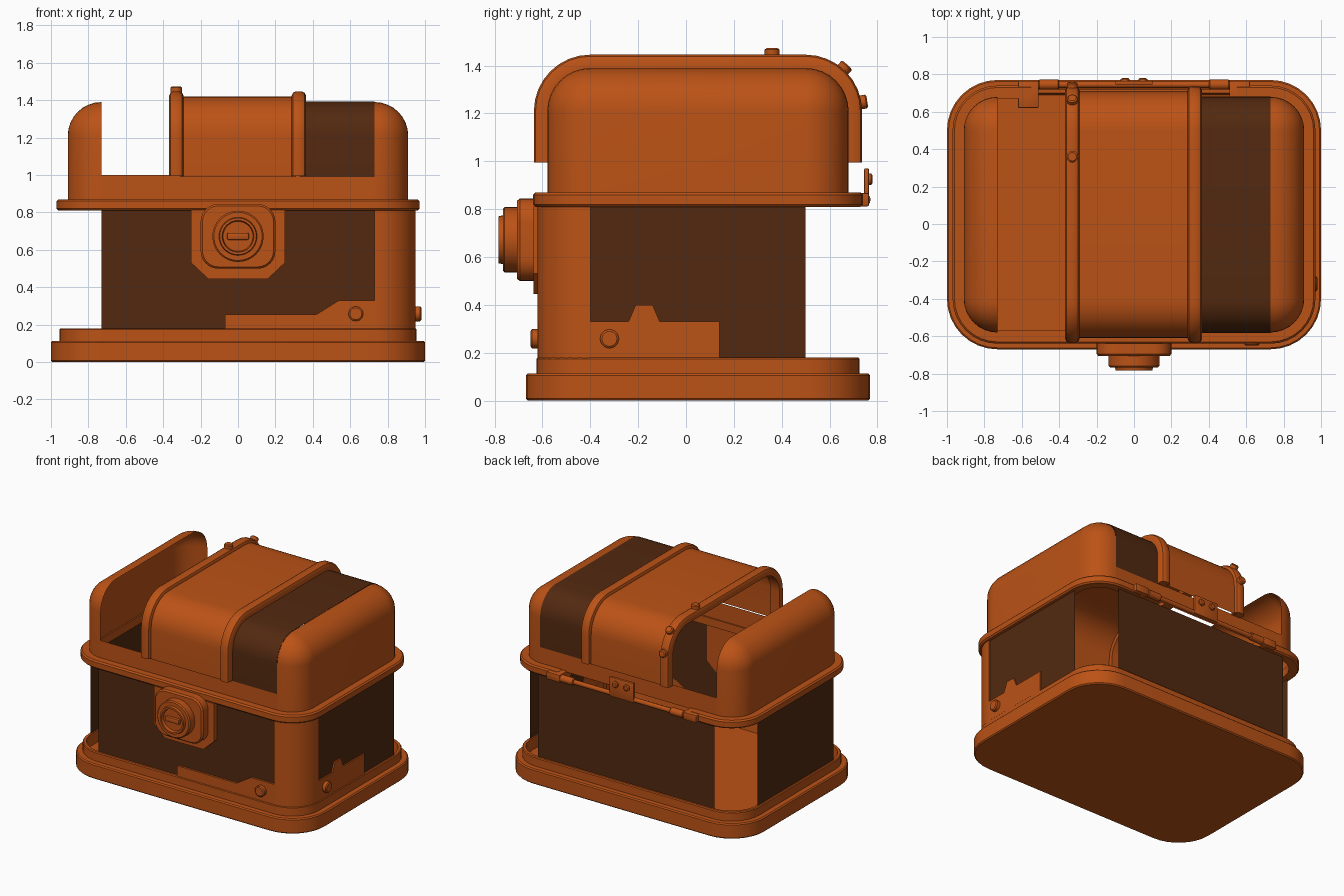
import bpy, bmesh, math
from math import sin, cos, pi, radians
from mathutils import Matrix, Vector

if "Cube" in bpy.data.objects:
    bpy.data.objects.remove(bpy.data.objects["Cube"])

CX, CY, Y0, CZ = 0.73, 0.45, 0.05, 1.21   # shared centres of all corner arcs


def material(name, rgb):
    m = bpy.data.materials.new(name)
    m.diffuse_color = (*rgb, 1)
    m.use_nodes = True
    m.node_tree.nodes["Principled BSDF"].inputs["Base Color"].default_value = m.diffuse_color
    return m


METAL = material("copper", (0.50, 0.085, 0.008))
WOOD = material("dark_wood", (0.085, 0.022, 0.005))


def finish(name, bm, mat=METAL):
    bmesh.ops.remove_doubles(bm, verts=bm.verts, dist=1e-5)
    bmesh.ops.recalc_face_normals(bm, faces=bm.faces)
    me = bpy.data.meshes.new(name)
    bm.to_mesh(me)
    bm.free()
    me.materials.append(mat)
    ob = bpy.data.objects.new(name, me)
    bpy.context.collection.objects.link(ob)
    return ob


def loft(name, rows, mat=METAL, wrap_rows=False, wrap_cols=False, caps=(False, False), ends=False):
    """Skin a list of equally long point rows."""
    bm = bmesh.new()
    g = [[bm.verts.new(p) for p in r] for r in rows]
    n, m = len(g), len(g[0])
    for i in range(n if wrap_rows else n - 1):
        for j in range(m if wrap_cols else m - 1):
            a, b = g[i], g[(i + 1) % n]
            k = (j + 1) % m
            bm.faces.new((a[j], a[k], b[k], b[j]))
    if caps[0]:
        bm.faces.new(g[0])
    if caps[1]:
        bm.faces.new(g[-1])
    if ends:
        bm.faces.new([r[0] for r in g])
        bm.faces.new([r[-1] for r in g])
    return finish(name, bm, mat)


def plan(r, z, gap=None, n=8):
    """Rounded rectangle seen from above, starting on the back edge."""
    pts = []
    for q, (sx, sy) in enumerate([(-1, 1), (-1, -1), (1, -1), (1, 1)]):
        for i in range(n + 1):
            a = pi / 2 + (q + i / n) * pi / 2
            pts.append((sx * CX + r * cos(a), Y0 + sy * CY + r * sin(a), z))
    if gap:
        y = Y0 + CY + r
        pts = [(-gap, y, z)] + pts + [(gap, y, z)]
    return pts


def arch(r, x, zb, n=8):
    """Lid cross-section: uprights, two corner arcs, flat top."""
    pts = [(x, Y0 - CY - r, zb)]
    for s, start in ((-1, pi), (1, pi / 2)):
        for i in range(n + 1):
            a = start - i / n * pi / 2
            pts.append((x, Y0 + s * CY + r * cos(a), CZ + r * sin(a)))
    return pts + [(x, Y0 + CY + r, zb)]


def box(name, x, y, z, mat=METAL, bevel=0.0):
    bm = bmesh.new()
    bmesh.ops.create_cube(bm, size=1)
    for v in bm.verts:
        v.co = [(lo + hi) / 2 + c * (hi - lo) for c, (lo, hi) in zip(v.co, (x, y, z))]
    if bevel:
        bmesh.ops.bevel(bm, geom=bm.edges[:], offset=bevel, segments=2, affect='EDGES', profile=0.5)
    return finish(name, bm, mat)


def plate(name, pts, depth, frame):
    """Extrude a 2D outline; frame maps (u, v, depth) to space."""
    return loft(name, [[frame(u, v, d) for u, v in pts] for d in depth],
                wrap_cols=True, caps=(True, True))


def lathe(name, prof, pos, axis, n=24):
    """Turn (radius, height) pairs around an axis."""
    m = Matrix.Translation(pos) @ Vector(axis).to_track_quat('Z', 'Y').to_matrix().to_4x4()
    rows = [[m @ Vector((r * cos(2 * pi * i / n), r * sin(2 * pi * i / n), h)) for i in range(n)] for r, h in prof]
    return loft(name, rows, wrap_cols=True, caps=(True, True))


def front(u, v, d):
    return (u, d, v)


def side(u, v, d):
    return (d, u, v)


def bolt(name, pos, axis, r=0.04, h=0.03):
    lathe(name, [(r, -0.02), (r, h - 0.006), (r - 0.008, h)], pos, axis, 12)


# Base: stepped plinth with a raised lip around the floor
loft("base", [plan(r, z) for r, z in [(0.262, 0), (0.27, 0.008), (0.27, 0.105), (0.262, 0.113), (0.225, 0.113),
                                      (0.225, 0.174), (0.219, 0.18), (0.20, 0.18), (0.19, 0.10)]],
     wrap_cols=True, caps=(True, True))

# Dark body panels
ZB, ZT = 0.12, 0.815
for nm, y in (("front_panel", -0.605), ("back_panel", 0.705)):
    loft(nm, [[(-CX, y, z), (CX, y, z)] for z in (ZB, ZT)], WOOD)
for nm, x in (("left_panel", -0.94), ("right_panel", 0.94)):
    loft(nm, [[(x, Y0 - CY, z), (x, Y0 + CY, z)] for z in (ZB, ZT)], WOOD)

# The one remaining corner post, front right
post = []
for z in (ZB, ZT):
    arc = [(CX + 0.22 * sin(i * pi / 20), Y0 - CY - 0.22 * cos(i * pi / 20), z) for i in range(11)]
    post.append([(CX, -0.605, z)] + arc + [(0.938, Y0 - CY, z)])
loft("corner_post", post)

# Corner fittings and their bolts
plate("front_fitting", [(-0.07, 0.15), (0.735, 0.15), (0.735, 0.33), (0.54, 0.33), (0.42, 0.255), (-0.07, 0.255)],
      (-0.62, -0.604), front)
plate("side_fitting", [(-0.405, 0.15), (0.14, 0.15), (0.14, 0.33), (-0.11, 0.33), (-0.14, 0.40),
                       (-0.21, 0.40), (-0.24, 0.33), (-0.405, 0.33)], (0.938, 0.95), side)
bolt("front_bolt", (0.63, -0.62, 0.258), (0, -1, 0))
bolt("side_bolt", (0.95, -0.32, 0.258), (1, 0, 0))

# Rim under the lid, open at the back for the hinge
loft("rim", [plan(r, z, 0.55) for r, z in [(0.17, 0.81), (0.23, 0.81), (0.24, 0.82), (0.24, 0.86),
                                           (0.23, 0.87), (0.17, 0.87)]], wrap_rows=True, ends=True)

# Lid end caps and the low band joining them
for s, nm in ((-1, "left_lid_cap"), (1, "right_lid_cap")):
    rows = [arch(0.18 * cos(i * pi / 16), s * (CX + 0.18 * sin(i * pi / 16)), 0.86) for i in range(9)]
    loft(nm, rows, caps=(False, True))
for nm, y in (("front_lid_band", Y0 - 0.63), ("back_lid_band", Y0 + 0.63)):
    loft(nm, [[(-CX, y, z), (CX, y, z)] for z in (0.86, 1.0)])

# Lid skins: middle plate and dark right panel (the left one is missing)
loft("lid_middle", [arch(0.21, x, 0.99) for x in (-0.31, 0.31)])
loft("lid_right_panel", [arch(0.182, x, 0.99) for x in (0.33, CX)], WOOD)

# Straps over the lid
for x, nm in ((-0.33, "left_strap"), (0.325, "right_strap")):
    sec = [(0.18, -0.038), (0.215, -0.038), (0.229, -0.031), (0.236, -0.018),
           (0.236, 0.018), (0.229, 0.031), (0.215, 0.038), (0.18, 0.038)]
    loft(nm, [arch(r, x + dx, 0.995) for r, dx in sec], wrap_rows=True, ends=True)
bolt("strap_bolt_top", (-0.33, 0.36, CZ + 0.236), (0, 0, 1), 0.031, 0.027)
for deg in (9, 48):
    c, s = cos(radians(deg)), sin(radians(deg))
    bolt("strap_bolt_back", (-0.33, Y0 + CY + 0.236 * c, CZ + 0.236 * s), (0, c, s), 0.029, 0.025)

# Lock: chamfered back plate, rounded body, ringed barrel with a key slot
plate("lock_back_plate", [(-0.25, 0.53), (-0.16, 0.445), (0.16, 0.445), (0.25, 0.53), (0.25, 0.812), (-0.25, 0.812)],
      (-0.638, -0.604), front)


def lock_outline(r):
    return [(sx * 0.105 + r * cos(a), 0.672 + sz * 0.078 + r * sin(a))
            for q, (sx, sz) in enumerate([(1, 1), (-1, 1), (-1, -1), (1, -1)])
            for a in [(q + i / 6) * pi / 2 for i in range(7)]]


loft("lock_body", [[(u, y, v) for u, v in lock_outline(r)] for r, y in
                   [(0.095, -0.63), (0.095, -0.695), (0.085, -0.706)]], wrap_cols=True, caps=(True, True))
lathe("lock_barrel", [(0.137, 0), (0.137, 0.054), (0.129, 0.062), (0.102, 0.062), (0.098, 0.08),
                      (0.085, 0.08), (0.08, 0.058)], (0, -0.704, 0.672), (0, -1, 0), 32)
box("key_slot", (-0.058, 0.058), (-0.782, -0.75), (0.653, 0.691), bevel=0.008)

# Hinge: end blocks, rod with knuckles, screwed centre plate
for s in (-1, 1):
    box("hinge_block", sorted((s * 0.51, s * 0.62)), (0.62, 0.765), (0.812, 0.868), bevel=0.006)
    lathe("hinge_knuckle", [(0.022, 0), (0.027, 0.005), (0.027, 0.105), (0.022, 0.11)],
          (s * 0.40, 0.745, 0.84), (s, 0, 0), 12)
    bolt("hinge_screw", (s * 0.047, 0.765, 0.925), (0, 1, 0), 0.024, 0.015)
lathe("hinge_rod", [(0.017, -0.55), (0.017, 0.55)], (0, 0.745, 0.84), (1, 0, 0), 12)
box("hinge_plate", (-0.1, 0.1), (0.745, 0.765), (0.825, 0.97), bevel=0.004)

# Smooth shading with crisp edges
bpy.ops.object.select_all(action='SELECT')
bpy.context.view_layer.objects.active = bpy.context.selected_objects[0]
bpy.ops.object.shade_smooth_by_angle(angle=radians(35))
